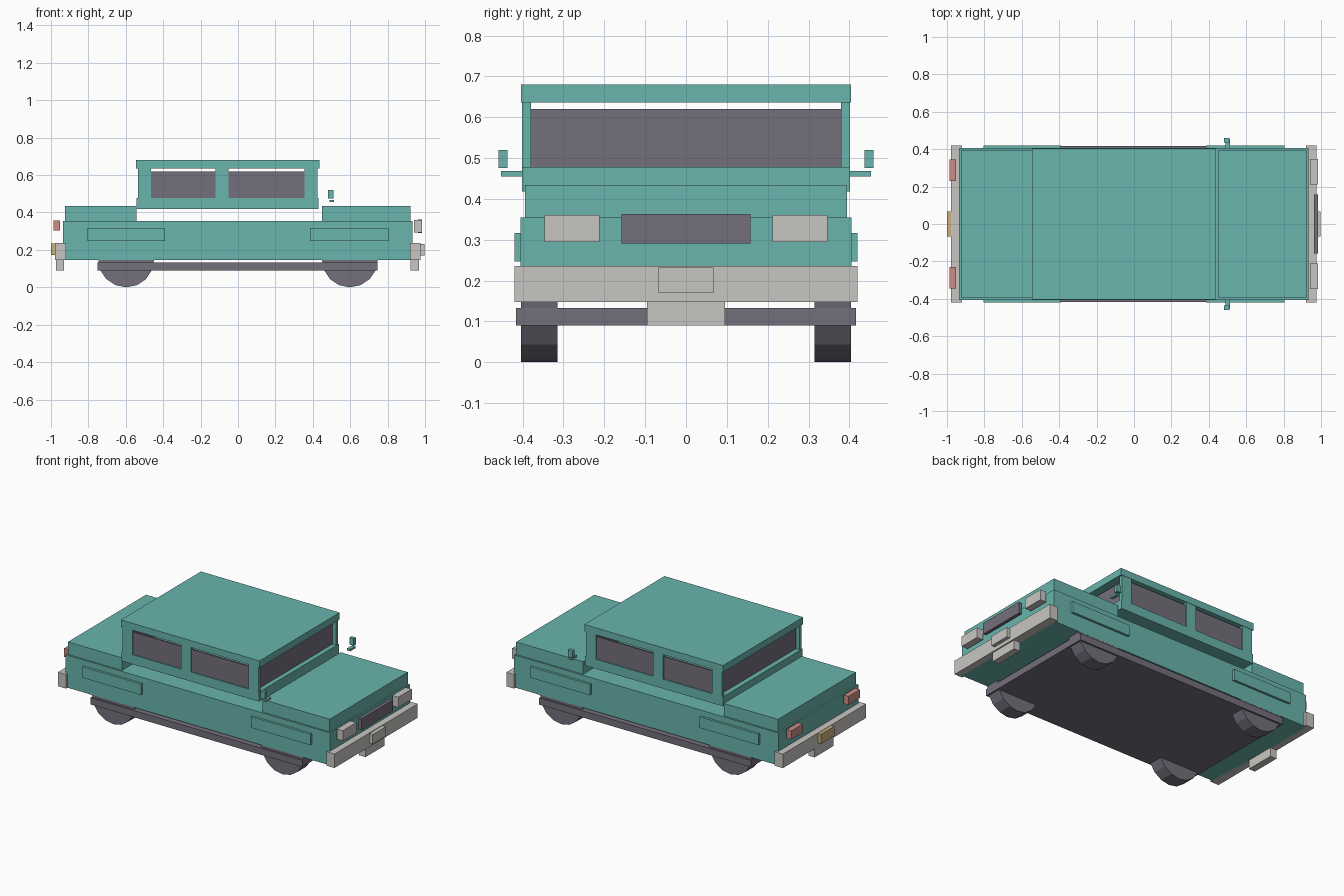
import bpy, bmesh, math
from mathutils import Matrix, Vector

if "Cube" in bpy.data.objects:
    bpy.data.objects.remove(bpy.data.objects["Cube"])


def material(name, rgb):
    m = bpy.data.materials.new(name)
    m.diffuse_color = (*rgb, 1)
    m.use_nodes = True
    m.node_tree.nodes["Principled BSDF"].inputs["Base Color"].default_value = m.diffuse_color
    return m


TEAL = material("teal_paint", (0.144, 0.462, 0.418))
DARK = material("dark_grey", (0.178, 0.160, 0.202))
GREY = material("light_grey", (0.578, 0.565, 0.539))
RED = material("tail_red", (0.60, 0.26, 0.24))
GOLD = material("plate_gold", (0.60, 0.45, 0.205))


def finish(name, bm, mat):
    bmesh.ops.recalc_face_normals(bm, faces=bm.faces)
    me = bpy.data.meshes.new(name)
    bm.to_mesh(me)
    bm.free()
    me.materials.append(mat)
    ob = bpy.data.objects.new(name, me)
    bpy.context.collection.objects.link(ob)


def box(name, x, y, z, mat, mirror=False):
    """Box from ranges; mirror adds a copy on the other side of the car."""
    bm = bmesh.new()
    for s in ((1, -1) if mirror else (1,)):
        centre = Vector((sum(x) / 2, s * sum(y) / 2, sum(z) / 2))
        size = (x[1] - x[0], y[1] - y[0], z[1] - z[0], 1)
        bmesh.ops.create_cube(bm, size=1, matrix=Matrix.Translation(centre) @ Matrix.Diagonal(size))
    finish(name, bm, mat)


def wheel(name, x, y):
    bm = bmesh.new()
    turn = Matrix.Rotation(math.pi / 2, 4, 'X')
    bmesh.ops.create_cone(bm, cap_ends=True, segments=16, radius1=0.15, radius2=0.15,
                          depth=0.09, matrix=Matrix.Translation((x, y, 0.15)) @ turn)
    finish(name, bm, mat=DARK)


# Lower body, hood and trunk
box("body", (-0.935, 0.932), (-0.405, 0.405), (0.147, 0.354), TEAL)
box("hood", (0.45, 0.923), (-0.394, 0.394), (0.354, 0.434), TEAL)
box("trunk", (-0.925, -0.543), (-0.394, 0.394), (0.354, 0.434), TEAL)
box("chassis", (-0.75, 0.745), (-0.416, 0.416), (0.09, 0.133), DARK)

# Fender panels
for name, x in (("rear_side_panel", (-0.805, -0.39)), ("front_side_panel", (0.385, 0.805))):
    box(name, x, (0.40, 0.42), (0.247, 0.317), TEAL, True)

# Wheels
for end, x in (("front", 0.598), ("rear", -0.598)):
    for side, y in (("left", 0.3595), ("right", -0.3595)):
        wheel(f"{end}_{side}_wheel", x, y)

# Cabin slab, roof and pillars
box("cabin_base", (-0.542, 0.43), (-0.402, 0.402), (0.418, 0.478), TEAL)
box("roof", (-0.545, 0.435), (-0.404, 0.404), (0.636, 0.68), TEAL)
for name, x in (("rear", (-0.535, -0.465)), ("middle", (-0.12, -0.05)), ("front", (0.355, 0.426))):
    box(name + "_pillars", x, (0.38, 0.402), (0.478, 0.636), TEAL, True)

# Glass stops short of the roof
GLASS_Z = (0.478, 0.62)
box("rear_side_windows", (-0.465, -0.12), (0.384, 0.395), GLASS_Z, DARK, True)
box("front_side_windows", (-0.05, 0.355), (0.384, 0.395), GLASS_Z, DARK, True)
box("windshield", (0.385, 0.40), (-0.38, 0.38), GLASS_Z, DARK)
box("rear_window", (-0.51, -0.495), (-0.38, 0.38), GLASS_Z, DARK)

# Side mirrors
box("mirror_arms", (0.49, 0.513), (0.40, 0.453), (0.455, 0.468), TEAL, True)
box("mirror_heads", (0.48, 0.511), (0.437, 0.459), (0.476, 0.52), TEAL, True)

# Bumpers with centre steps
for name, x, step in (("front", (0.92, 0.975), (0.922, 0.967)), ("rear", (-0.978, -0.92), (-0.974, -0.93))):
    box(name + "_bumper", x, (-0.42, 0.42), (0.147, 0.236), GREY)
    box(name + "_bumper_step", step, (-0.095, 0.095), (0.09, 0.147), GREY)

# Plates, grille and lights
box("front_plate", (0.97, 0.998), (-0.067, 0.067), (0.17, 0.232), GREY)
box("rear_plate", (-1.0, -0.972), (-0.067, 0.067), (0.172, 0.234), GOLD)
box("grille", (0.962, 0.984), (-0.158, 0.158), (0.291, 0.363), DARK)
box("headlights", (0.941, 0.984), (0.212, 0.347), (0.294, 0.36), GREY, True)
box("taillights", (-0.986, -0.951), (0.23, 0.346), (0.304, 0.358), RED, True)
